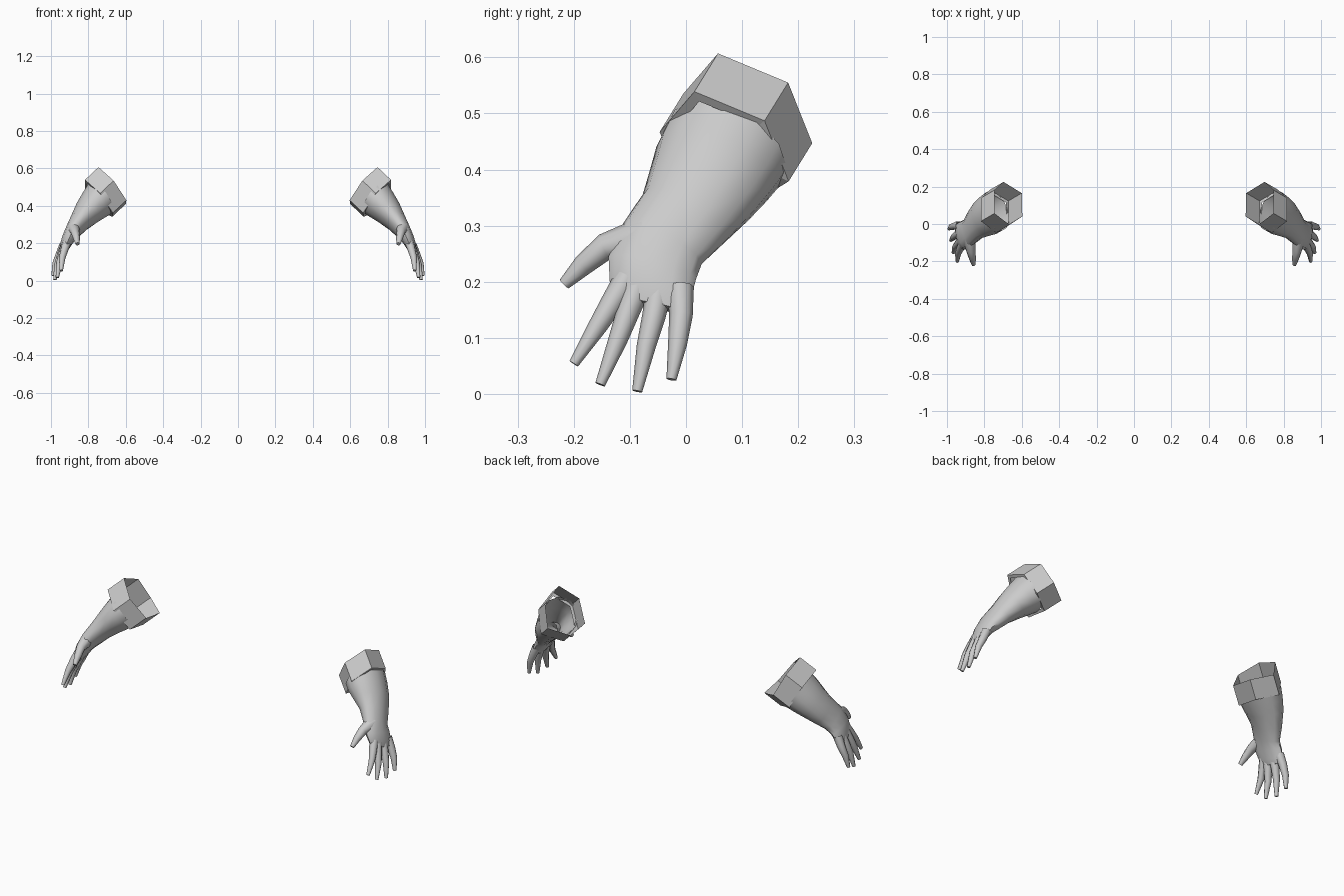
import bpy, bmesh, math
from mathutils import Vector as V

if "Cube" in bpy.data.objects:
    bpy.data.objects.remove(bpy.data.objects["Cube"])

grey = bpy.data.materials.new("light grey")
grey.diffuse_color = (0.6, 0.6, 0.6, 1)
grey.use_nodes = True
grey.node_tree.nodes["Principled BSDF"].inputs["Base Color"].default_value = grey.diffuse_color


def loft(name, rings, cap_end=True, smooth=True):
    """Skin a list of point rings and mirror the part to the other side."""
    bm = bmesh.new()
    loops = [[bm.verts.new(p) for p in r] for r in rings]
    n = len(loops[0])
    for r, s in zip(loops, loops[1:]):
        for i in range(n):
            j = (i + 1) % n
            bm.faces.new((r[i], r[j], s[j], s[i]))
    if cap_end:
        bm.faces.new(loops[-1])
    bmesh.ops.recalc_face_normals(bm, faces=bm.faces)
    me = bpy.data.meshes.new(name)
    bm.to_mesh(me)
    bm.free()
    me.materials.append(grey)
    ob = bpy.data.objects.new(name, me)
    bpy.context.collection.objects.link(ob)
    ob.modifiers.new("other_side", 'MIRROR').use_mirror_merge = False
    if smooth:
        bpy.context.view_layer.objects.active = ob
        ob.select_set(True)
        bpy.ops.object.shade_smooth_by_angle(angle=math.radians(50))
        ob.select_set(False)
    return ob


def ellipse(c, a, b, n=12):
    c, a, b = V(c), V(a), V(b)
    return [c + a * math.cos(t) + b * math.sin(t)
            for t in (2 * math.pi * i / n for i in range(n))]


def finger(name, path, radii, n=8):
    """Tapered tube along a path, with a blunt tip."""
    pts = [V(p) for p in path]
    rings = []
    for i, (p, r) in enumerate(zip(pts, radii)):
        d = (pts[min(i + 1, len(pts) - 1)] - pts[max(i - 1, 0)]).normalized()
        u = d.cross(V((1, 0, 0))).normalized()
        rings.append(ellipse(p, u * r, d.cross(u) * r, n))
    loft(name, rings)


# Six-sided sleeve cuff with an inward lip at its lower end
top = [V(p) for p in ((.746, .057, .607), (.745, .182, .555), (.698, .225, .447),
                      (.60, .165, .41), (.597, .04, .43), (.665, -.005, .535))]
low = [p + V((.072, -.042, -.068)) for p in top]
mid = sum(low, V()) / 6
lip = [mid + (p - mid) * .84 for p in low]
loft("sleeve_cuff", [top, low, lip], cap_end=False, smooth=False)

# Forearm, wrist and palm: centre, half width, half thickness
loft("arm_and_palm", [ellipse(*s) for s in (
    ((.738, .073, .438), (.03, .107, -.035), (.064, 0, .077)),
    ((.768, .052, .405), (.03, .105, -.035), (.063, 0, .064)),
    ((.805, .03, .365), (.028, .094, -.035), (.057, 0, .050)),
    ((.845, -.002, .316), (.024, .075, -.04), (.046, 0, .034)),
    ((.88, -.042, .268), (.015, .070, -.036), (.038, 0, .022)),
    ((.907, -.060, .225), (.012, .078, -.020), (.032, 0, .014)),
    ((.926, -.064, .185), (.012, .072, -.016), (.026, 0, .010)),
    ((.937, -.064, .158), (.012, .062, -.012), (.016, 0, .006)))])

# Thumb and four fingers
finger("thumb", [(.88, -.07, .282), (.872, -.145, .262), (.864, -.183, .230),
                 (.858, -.217, .196)], (.036, .024, .019, .011))
for name, path in (
        ("index_finger", [(.915, -.105, .205), (.928, -.130, .165),
                          (.94, -.158, .120), (.945, -.200, .054)]),
        ("middle_finger", [(.922, -.085, .195), (.938, -.102, .150),
                           (.955, -.122, .095), (.966, -.153, .017)]),
        ("ring_finger", [(.927, -.048, .190), (.946, -.057, .140),
                         (.966, -.071, .085), (.979, -.087, .005)]),
        ("little_finger", [(.932, -.010, .190), (.954, -.009, .140),
                           (.976, -.015, .090), (.989, -.026, .026)])):
    finger(name, path, (.024, .021, .017, .009))
